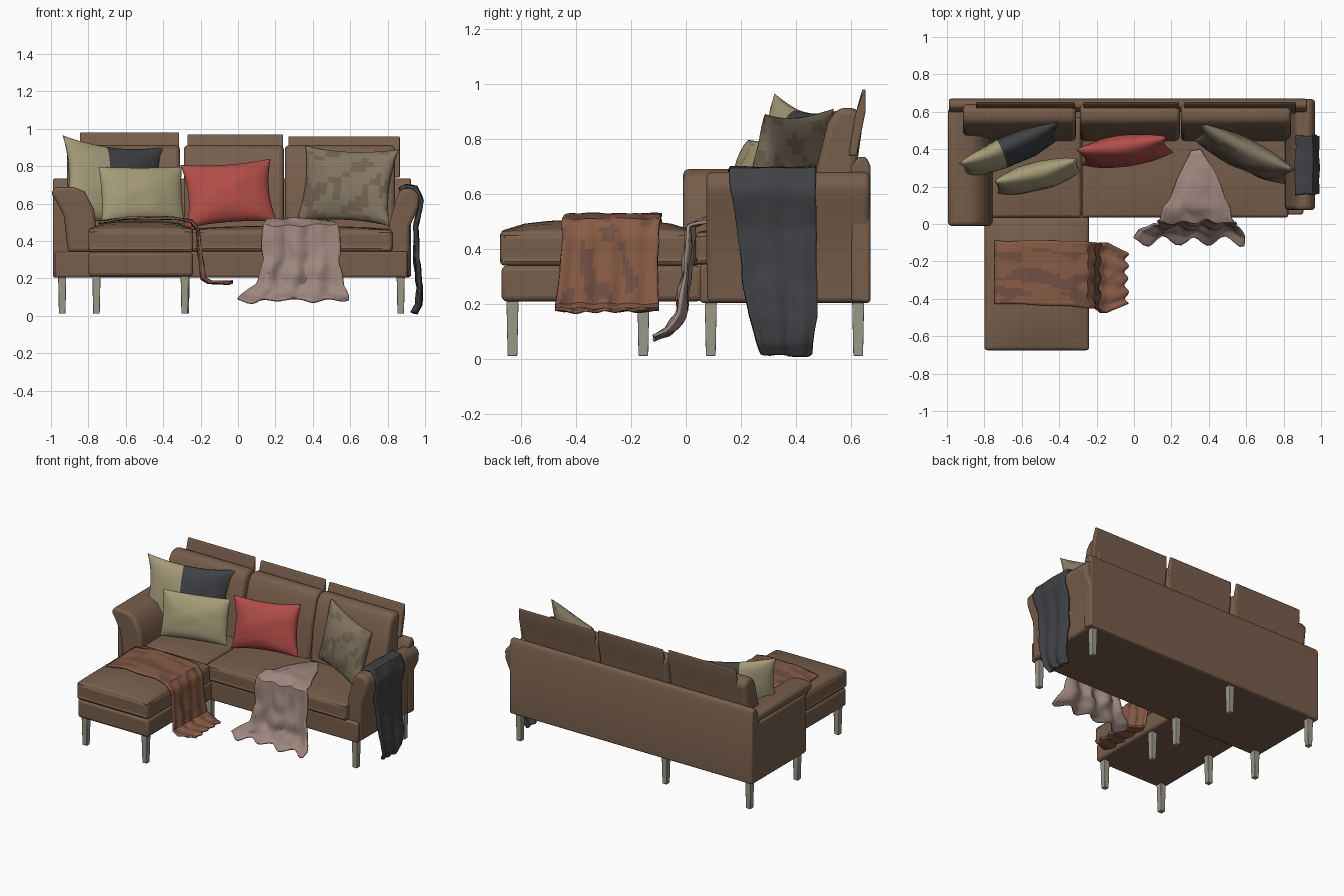
import bpy, bmesh, math
from mathutils import Vector, Matrix, noise

if "Cube" in bpy.data.objects:
    bpy.data.objects.remove(bpy.data.objects["Cube"])


def mat(name, r, g, b):
    m = bpy.data.materials.new(name)
    m.diffuse_color = (r, g, b, 1)
    m.use_nodes = True
    m.node_tree.nodes["Principled BSDF"].inputs["Base Color"].default_value = m.diffuse_color
    return m


leather = mat("leather", .185, .112, .07)
wood = mat("pale_wood", .33, .31, .25)
cream = mat("cream", .38, .33, .19)
charcoal = mat("charcoal", .05, .053, .058)
red = mat("red", .45, .075, .065)
taupe = mat("taupe", .23, .18, .125)
taupe_dark = mat("taupe_dark", .17, .125, .085)
rust = mat("rust", .25, .105, .06)
rust_dark = mat("rust_dark", .17, .08, .055)
pink = mat("dusty_pink", .34, .245, .21)


def finish(name, bm, mats, bevel=0, segments=3, solid=0):
    bmesh.ops.recalc_face_normals(bm, faces=bm.faces)
    me = bpy.data.meshes.new(name)
    bm.to_mesh(me)
    bm.free()
    for m in mats:
        me.materials.append(m)
    ob = bpy.data.objects.new(name, me)
    bpy.context.collection.objects.link(ob)
    if solid:
        s = ob.modifiers.new("Solidify", 'SOLIDIFY')
        s.thickness, s.offset = solid, 0
    if bevel:
        b = ob.modifiers.new("Bevel", 'BEVEL')
        b.width, b.segments, b.limit_method = bevel, segments, 'ANGLE'
        b.angle_limit = math.radians(40)
    return ob


def box(name, lo, hi, m=leather, bevel=.012, dome=0, cuts=0):
    """Box between two corners, optionally with a puffed top."""
    bm = bmesh.new()
    bmesh.ops.create_cube(bm, size=2)
    if cuts:
        bmesh.ops.subdivide_edges(bm, edges=bm.edges[:], cuts=cuts, use_grid_fill=True)
    lo, hi = Vector(lo), Vector(hi)
    for v in bm.verts:
        u, w, t = v.co
        v.co = [(lo[i] + hi[i]) / 2 + v.co[i] * (hi[i] - lo[i]) / 2 for i in range(3)]
        if t > .99:
            v.co.z += dome * (1 - u ** 4) * (1 - w ** 4)
    return finish(name, bm, [m], bevel)


def prism(name, pts, axis, lo, hi, bevel=.02):
    """Extrude an outline along x (points are y,z) or y (points are x,z)."""
    bm = bmesh.new()
    put = (lambda p, d: (d, p[0], p[1])) if axis == 'x' else (lambda p, d: (p[0], d, p[1]))
    a = [bm.verts.new(put(p, lo)) for p in pts]
    b = [bm.verts.new(put(p, hi)) for p in pts]
    bm.faces.new(a)
    bm.faces.new(b[::-1])
    for i in range(len(pts)):
        j = (i + 1) % len(pts)
        bm.faces.new((a[i], b[i], b[j], a[j]))
    return finish(name, bm, [leather], bevel)


def pillow(name, centre, w, h, t, yaw, lean, roll, mats, pick=lambda u, v: 0, pinch=.12):
    """Stuffed pillow: two bulged grids sharing a pinched rim."""
    n = 18
    rot = (Matrix.Rotation(math.radians(yaw), 4, 'Z') @ Matrix.Rotation(math.radians(-lean), 4, 'X')
           @ Matrix.Rotation(math.radians(roll), 4, 'Y'))
    bm = bmesh.new()
    for side in (-1, 1):
        g = []
        for i in range(n + 1):
            for j in range(n + 1):
                u, v = math.sin(math.pi * (i / n - .5)), math.sin(math.pi * (j / n - .5))
                bulge = (max(0, 1 - u * u) * max(0, 1 - v * v)) ** .45
                bulge *= 1 + .18 * noise.noise(Vector((u * 2, v * 2, w * 9 + side)))
                p = Vector((w / 2 * u * (1 - pinch * (1 - v * v)), side * t / 2 * bulge,
                            h / 2 * v * (1 - pinch * (1 - u * u))))
                g.append(bm.verts.new(rot @ p + Vector(centre)))
        for i in range(n):
            for j in range(n):
                k = i * (n + 1) + j
                f = bm.faces.new((g[k], g[k + n + 1], g[k + n + 2], g[k + 1]))
                f.material_index = pick((i + .5) / n, (j + .5) / n)
    bmesh.ops.remove_doubles(bm, verts=bm.verts, dist=1e-5)
    return finish(name, bm, mats)


def cloth(name, rows, mats, fold, folds, solid=.012, wrinkle=.008, pick=lambda u, v: 0):
    """Draped cloth lofted through (left point, right point) rows, folds growing downward."""
    sub, cols = 5, 24
    bm, grid = bmesh.new(), []
    total = (len(rows) - 1) * sub
    for k in range(total + 1):
        i = min(k // sub, len(rows) - 2)
        f = k / sub - i
        a, b = [Vector(rows[i][s]).lerp(Vector(rows[i + 1][s]), f) for s in (0, 1)]
        line = []
        for c in range(cols + 1):
            u = c / cols
            p = a.lerp(b, u)
            p += noise.noise_vector(p * 11) * wrinkle
            p += Vector(fold) * (math.sin(u * folds * math.tau + k * .06) * (k / total) ** 1.5)
            line.append(bm.verts.new(p))
        grid.append(line)
    for k in range(total):
        for c in range(cols):
            f = bm.faces.new((grid[k][c], grid[k][c + 1], grid[k + 1][c + 1], grid[k + 1][c]))
            f.material_index = pick(k / total, c / cols)
    return finish(name, bm, mats, solid=solid)


def blotch(u, v):
    return int(noise.noise(Vector((u * 7, v * 7, .3))) > .12)


# Frame: main base, chaise base, back panel
box("main_base", (-.98, .05, .205), (.905, .66, .345))
box("chaise_base", (-.8, -.67, .21), (-.24, .06, .34), bevel=.02)
prism("back_panel", [(.60, .21), (.67, .205), (.67, .70), (.655, .735), (.625, .735), (.6, .70)],
      'x', -.99, .925, .012)

# Rolled arms
box("left_arm_side", (-.99, .055, .205), (-.89, .67, .62))
prism("left_arm_roll", [(-.91, .34), (-.93, .53), (-.97, .61), (-1, .655), (-.98, .69), (-.88, .69),
                        (-.82, .665), (-.77, .57), (-.755, .45), (-.76, .34)], 'y', -.01, .62)
prism("left_arm_rear", [(-.99, .3), (-.99, .68), (-.86, .68), (-.8, .5), (-.8, .3)], 'y', .58, .665)
prism("right_arm", [(.915, .205), (.92, .48), (.965, .58), (.97, .64), (.94, .68), (.87, .68),
                    (.845, .62), (.81, .5), (.80, .35), (.80, .205)], 'y', .075, .668)

# Seat cushions
box("left_seat_cushion", (-.79, .035, .345), (-.282, .57, .46), bevel=.025, dome=.02, cuts=7)
box("right_seat_cushion", (-.278, .035, .345), (.825, .57, .46), bevel=.025, dome=.02, cuts=7)
box("chaise_cushion", (-.8, -.675, .34), (-.24, .035, .465), bevel=.028, dome=.04, cuts=7)

# Back cushions, each with a thin flared top flap
profile = [(.44, .45), (.475, .7), (.515, .86), (.55, .91), (.61, .915), (.645, .88), (.62, .7), (.6, .45)]
for side, x0, x1, top in (("left", -.915, -.31, .98), ("middle", -.29, .245, .97), ("right", .25, .84, .96)):
    prism(side + "_back_cushion", profile, 'x', x0, x1, .025)
    inset = .07 if side == "left" else .02
    prism(side + "_back_flap", [(.59, .74), (.615, .89), (.64, top), (.652, top), (.652, .9), (.62, .74)],
          'x', x0 + inset, x1 + (.025 if side == "right" else -.005), .006)

# Legs
for n, (x, y) in enumerate([(x, y) for x in (-.94, -.28, .87) for y in (.09, .625)]
                           + [(x, y) for x in (-.757, -.285) for y in (-.63, -.155)]):
    leg = box("leg_%d" % (n + 1), (x - .022, y - .022, .012), (x + .022, y + .022, .22), wood, .004)
    for v in leg.data.vertices:
        if v.co.z < .1:
            v.co.x = x + (v.co.x - x) * .8
            v.co.y = y + (v.co.y - y) * .8

# Pillows
pillow("cream_pillow", (-.515, .255, .645), .46, .31, .14, 15, 12, 0, [cream], pinch=.04)
pillow("two_tone_pillow", (-.67, .39, .70), .60, .48, .15, 24, 10, 6, [cream, charcoal],
       lambda u, v: int(u > .42), .16)
pillow("red_pillow", (-.05, .39, .655), .49, .35, .15, 7, 14, -4, [red], pinch=.11)
pillow("patterned_pillow", (.585, .375, .695), .56, .42, .15, -26, 12, 2, [taupe, taupe_dark], blotch, .12)

# Throw across the chaise, spilling over its side
cloth("chaise_throw", [((x, y0, z), (x, y1, z)) for x, z, y0, y1 in (
    (-.745, .50, -.43, -.09), (-.6, .522, -.43, -.09), (-.34, .522, -.44, -.09), (-.25, .505, -.45, -.09),
    (-.215, .46, -.45, -.1), (-.2, .3, -.46, -.1), (-.185, .2, -.47, -.1), (-.15, .178, -.47, -.1),
    (-.04, .178, -.42, -.15))], [rust, rust_dark], (.012, 0, .004), 4, wrinkle=.006, pick=blotch)

# Pink throw over the front of the seat
cloth("seat_throw", [((x0, y, z), (x1, y, z)) for y, z, x0, x1 in (
    (.40, .50, .31, .36), (.25, .51, .23, .45), (.09, .51, .16, .51), (.015, .48, .13, .54),
    (.0, .3, .13, .55), (-.02, .17, .09, .56), (-.05, .11, .03, .59), (-.09, .085, 0, .59))],
      [pink], (0, .025, .006), 3.5, wrinkle=.018)

# Charcoal throw hanging from the right arm
cloth("arm_throw", [((x, y0, z), (x, y1, z)) for x, z, y0, y1 in (
    (.865, .675, .155, .47), (.9, .69, .155, .47), (.95, .685, .155, .47), (.98, .61, .165, .47),
    (.95, .48, .185, .47), (.955, .3, .205, .475), (.972, .15, .23, .475), (.965, .06, .26, .46),
    (.94, .015, .28, .45))], [charcoal], (.01, 0, 0), 2.5, solid=.022, wrinkle=.008)

# Smooth shading with sharp edges kept
bpy.ops.object.select_all(action='SELECT')
bpy.context.view_layer.objects.active = bpy.context.collection.objects["main_base"]
bpy.ops.object.shade_smooth_by_angle(angle=math.radians(40))
